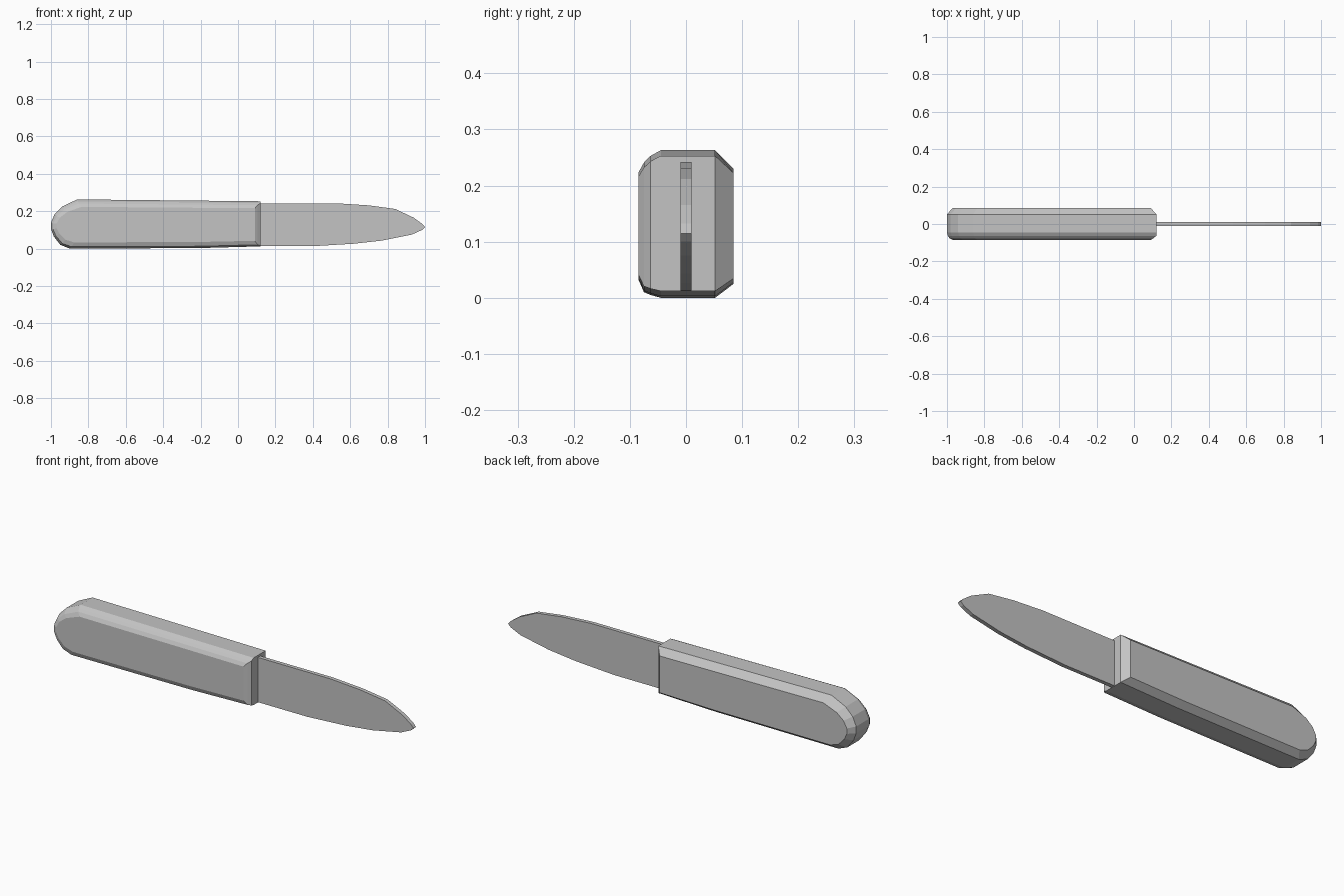
import bpy
import bmesh

cube = bpy.data.objects.get("Cube")
if cube:
    bpy.data.objects.remove(cube, do_unlink=True)

# One plain grey for the whole knife
grey = bpy.data.materials.new("plain grey")
grey.use_nodes = True
colour = (0.55, 0.55, 0.55, 1)
grey.diffuse_color = colour
grey.node_tree.nodes["Principled BSDF"].inputs["Base Color"].default_value = colour


def loft(name, outline, rings):
    """Join copies of an x-z outline; each ring is (y, end, butt, top, bottom) insets."""
    xs = [p[0] for p in outline]
    zs = [p[1] for p in outline]
    x0, x1, z0, z1 = min(xs), max(xs), min(zs), max(zs)
    bm = bmesh.new()
    loops = []
    for y, end, butt, top, bottom in rings:
        loop = []
        for x, z in outline:
            u = (x - x0) / (x1 - x0)
            v = (z - z0) / (z1 - z0)
            loop.append(bm.verts.new((x + butt * (1 - u) - end * u, y,
                                      z + bottom * (1 - v) - top * v)))
        loops.append(loop)
    n = len(outline)
    for a, b in zip(loops, loops[1:]):
        for i in range(n):
            j = (i + 1) % n
            bm.faces.new((a[i], a[j], b[j], b[i]))
    bm.faces.new(loops[0])
    bm.faces.new(loops[-1])
    bmesh.ops.recalc_face_normals(bm, faces=bm.faces)
    mesh = bpy.data.meshes.new(name)
    bm.to_mesh(mesh)
    bm.free()
    mesh.materials.append(grey)
    obj = bpy.data.objects.new(name, mesh)
    bpy.context.collection.objects.link(obj)
    return obj


# Handle: rounded butt, stepped chamfer in front, single chamfer behind
handle_outline = [(0.12, 0.012), (-0.2, 0.003), (-0.9, 0), (-0.95, 0.02),
                  (-0.985, 0.065), (-1, 0.105), (-1, 0.14), (-0.98, 0.185),
                  (-0.94, 0.225), (-0.86, 0.263), (0.12, 0.253)]
loft("handle", handle_outline, [
    (-0.085, 0.03, 0.03, 0.04, 0.033),
    (-0.075, 0.015, 0.012, 0.022, 0.01),
    (-0.063, 0, 0.005, 0.01, 0.005),
    (-0.045, 0, 0, 0, 0),
    (0.052, 0, 0, 0, 0),
    (0.085, 0.03, 0.03, 0.033, 0.025)])

# Blade: thin flat plate, its root set inside the handle
blade_outline = [(0.05, 0.013), (0.4, 0.013), (0.62, 0.026), (0.77, 0.043),
                 (0.93, 0.075), (0.985, 0.1), (1, 0.115), (0.985, 0.132),
                 (0.94, 0.165), (0.84, 0.212), (0.7, 0.231), (0.53, 0.242),
                 (0.05, 0.242)]
loft("blade", blade_outline, [(-0.01, 0, 0, 0, 0), (0.01, 0, 0, 0, 0)])
